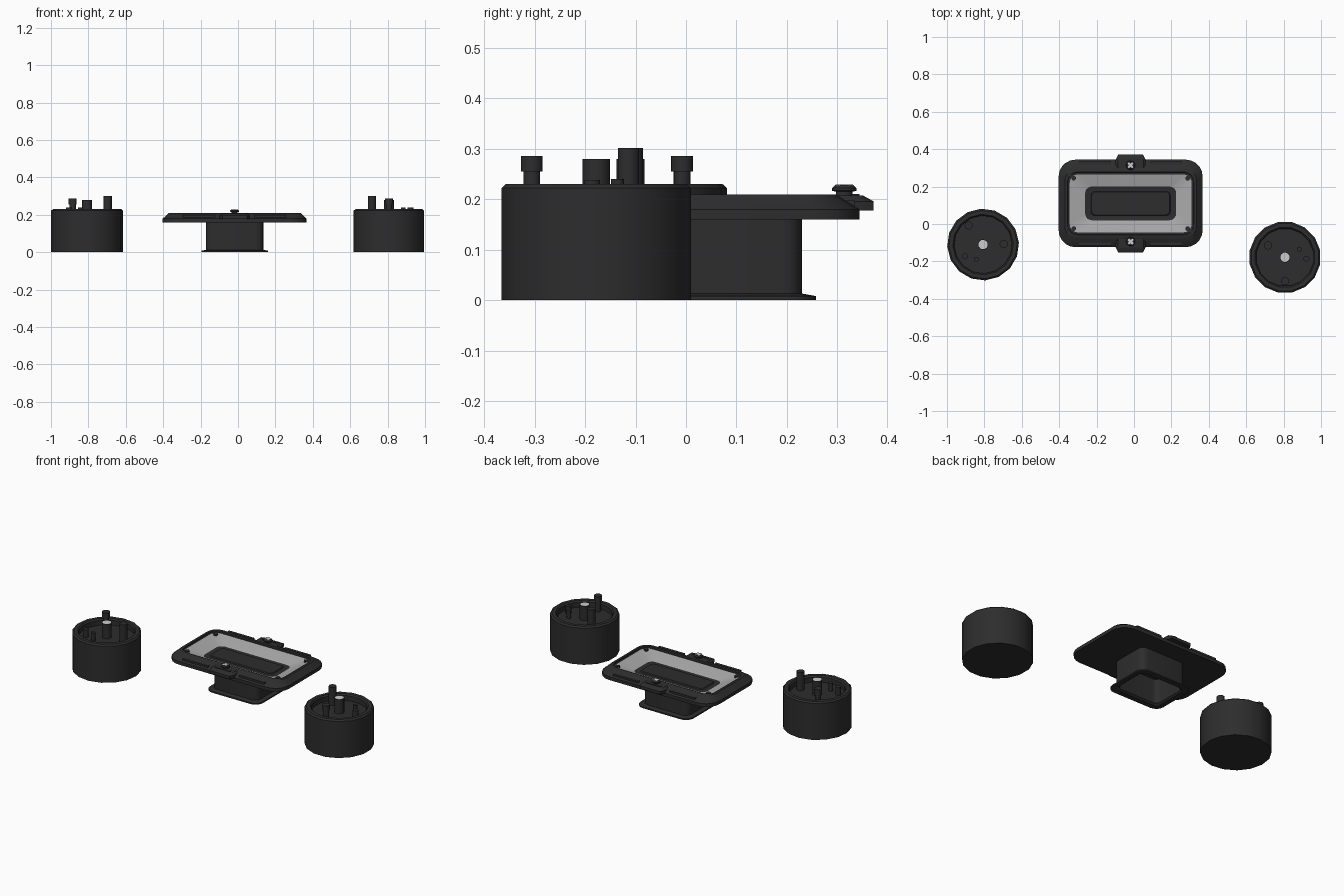
import bpy, bmesh, math
from mathutils import Matrix, Vector

cube = bpy.data.objects.get("Cube")
if cube:
    bpy.data.objects.remove(cube, do_unlink=True)


def material(name, value):
    m = bpy.data.materials.new(name)
    m.use_nodes = True
    m.diffuse_color = (value, value, value, 1)
    bsdf = m.node_tree.nodes["Principled BSDF"]
    bsdf.inputs["Base Color"].default_value = (value, value, value, 1)
    bsdf.inputs["Roughness"].default_value = 0.6
    return m


BLACK = material("black plastic", 0.026)
REFLECTOR = material("reflector grey", 0.4)
SILVER = material("silver metal", 0.6)


def circle(r, z, n=16):
    step = 2 * math.pi / n
    return [(r * math.cos((i + .5) * step), r * math.sin((i + .5) * step), z) for i in range(n)]


def round_rect(hx, hy, r, z, seg=5):
    pts = []
    for k, (sx, sy) in enumerate([(1, 1), (-1, 1), (-1, -1), (1, -1)]):
        for i in range(seg + 1):
            a = math.pi / 2 * (k + i / seg)
            pts.append((sx * (hx - r) + r * math.cos(a), sy * (hy - r) + r * math.sin(a), z))
    return pts


def loft(name, rings, matrix, mat=BLACK, bands=(), band_mat=None, cap_mat=None, ends=(True, True)):
    """Skin a stack of matching rings; the listed bands and the end cap may differ in colour."""
    bm = bmesh.new()
    loops = [[bm.verts.new(p) for p in ring] for ring in rings]
    n = len(loops[0])
    for k, (a, b) in enumerate(zip(loops, loops[1:])):
        for i in range(n):
            f = bm.faces.new((a[i], a[(i + 1) % n], b[(i + 1) % n], b[i]))
            f.material_index = 1 if k in bands else 0
    if ends[0]:
        bm.faces.new(loops[0][::-1])
    if ends[1]:
        bm.faces.new(loops[-1]).material_index = 1 if cap_mat else 0
    mesh = bpy.data.meshes.new(name)
    bm.to_mesh(mesh)
    bm.free()
    mesh.materials.append(mat)
    if band_mat or cap_mat:
        mesh.materials.append(band_mat or cap_mat)
    obj = bpy.data.objects.new(name, mesh)
    bpy.context.collection.objects.link(obj)
    obj.matrix_world = matrix
    bpy.ops.object.select_all(action="DESELECT")
    bpy.context.view_layer.objects.active = obj
    obj.select_set(True)
    bpy.ops.object.shade_smooth_by_angle(angle=math.radians(32))
    return obj


def prism(name, outline, z0, z1, matrix, mat=BLACK, top=1.0):
    rings = [[(x, y, z0) for x, y in outline], [(x * top, y * top, z1) for x, y in outline]]
    return loft(name, rings, matrix, mat)


def box_outline(hx, hy):
    return [(hx, hy), (-hx, hy), (-hx, -hy), (hx, -hy)]


# Two drums with a recessed top and a set of pegs
FLOOR = 0.192


def peg(name, spot, r, top, base, cap=None):
    loft(name, [circle(r, FLOOR, 12), circle(r, top, 12), circle(r * .9, top, 12)],
         base @ Matrix.Translation((*spot, 0)), cap_mat=cap)


def drum(side, x, y, turn):
    base = Matrix.Translation((x, y, 0)) @ Matrix.Rotation(math.radians(turn), 4, "Z")
    loft(side + "_drum", [circle(.192, 0), circle(.192, .222), circle(.183, .23), circle(.162, .23),
                          circle(.155, .222), circle(.155, FLOOR)], base)
    peg(side + "_centre_post", (0, 0), .028, .28, base, SILVER)
    peg(side + "_tall_peg", (-.09, .064), .022, .302, base)
    peg(side + "_short_peg", (.077, .042), .013, .24, base)
    peg(side + "_stub_peg", (.115, -.008), .016, .238, base)
    loft(side + "_headed_peg", [circle(.017, FLOOR, 12), circle(.017, .255, 12),
                                circle(.022, .255, 12), circle(.022, .286, 12)],
         base @ Matrix.Translation((0, -.128, 0)))


drum("left", .807, -.178, 0)
drum("right", -.807, -.11, -143)

# Lamp frame with sloped reflector and raised lens
lamp = Matrix.Translation((-.018, .11, 0))
loft("lamp_frame", [
    round_rect(.385, .234, .09, .16), round_rect(.385, .234, .09, .18),
    round_rect(.375, .222, .085, .188), round_rect(.352, .186, .065, .21),
    round_rect(.338, .168, .055, .21), round_rect(.336, .165, .05, .203),
    round_rect(.326, .155, .045, .203), round_rect(.243, .09, .035, .168),
    round_rect(.212, .065, .022, .168), round_rect(.208, .061, .02, .173),
], lamp, bands=(6,), band_mat=REFLECTOR)

# Hollow neck with a foot flange, open at the bottom
loft("lamp_neck", [
    round_rect(.14, .107, .03, .155), round_rect(.14, .107, .03, .008),
    round_rect(.15, .117, .035, 0), round_rect(.178, .148, .05, 0),
    round_rect(.178, .148, .05, .008), round_rect(.153, .12, .04, .013),
    round_rect(.153, .12, .04, .162),
], lamp, ends=(True, False))

# Reflector corner bolts
for sx in (-1, 1):
    for sy in (-1, 1):
        loft("corner_bolt", [circle(.013, .18, 8), circle(.013, .206, 8)],
             lamp @ Matrix.Translation((sx * .305, sy * .135, 0)))

# Clip, screw and trim bars on each long side
for side, turn in (("back", 0), ("front", 180)):
    base = lamp @ Matrix.Rotation(math.radians(turn), 4, "Z")
    tab = [(.08, .18), (.08, .235), (.066, .262), (-.066, .262), (-.08, .235), (-.08, .18)]
    loft(side + "_clip", [[(x, y, .178) for x, y in tab[::1]],
                          [(x, y, .196) for x, y in tab],
                          [(x * .85, min(y, .24), .208) for x, y in tab]], base)
    prism(side + "_clip_lip", box_outline(.05, .008), .195, .211,
          base @ Matrix.Translation((0, .226, 0)))
    screw = base @ Matrix.Translation((0, .204, 0))
    loft(side + "_screw", [circle(.017, .2, 12), circle(.017, .215, 12), circle(.025, .217, 12),
                           circle(.025, .222, 12), circle(.019, .228, 12)], screw)
    for angle in (45, 135):
        prism(side + "_screw_cross", box_outline(.019, .006), .226, .2295,
              screw @ Matrix.Rotation(math.radians(angle), 4, "Z"), SILVER)
    for sx in (-1, 1):
        prism(side + "_trim_bar", box_outline(.085, .008), .18, .198,
              base @ Matrix.Translation((sx * .19, .216, 0)))
